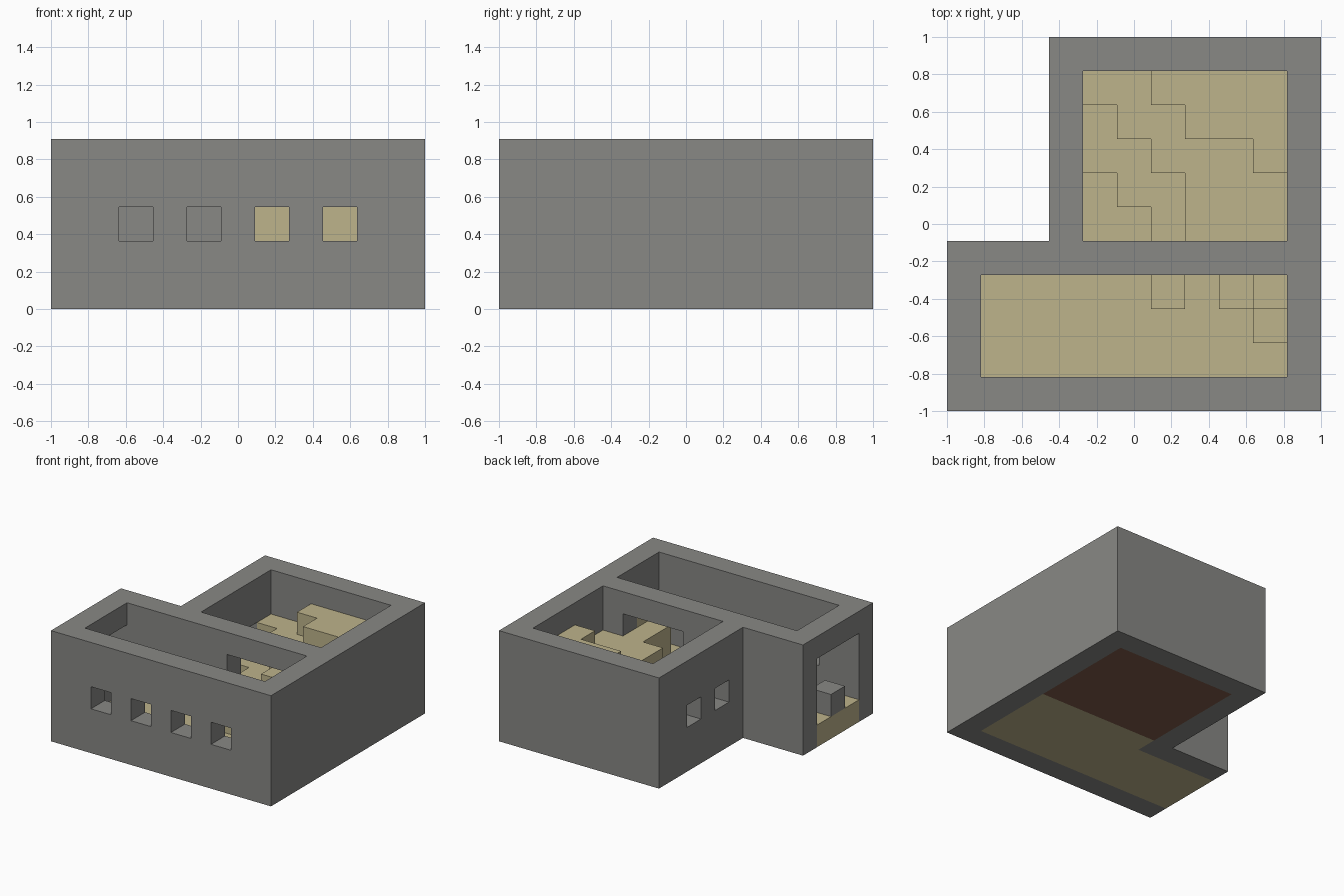
import bpy
import bmesh

old = bpy.data.objects.get("Cube")
if old:
    bpy.data.objects.remove(old, do_unlink=True)

N = 11            # plan is an 11 x 11 grid of blocks
U = 2 / N         # size of one block


def pos(x, y, z):
    """Block coordinates to model coordinates."""
    return (x * U - 1, y * U - 1, z * U)


def material(name, srgb):
    col = [((c / 255 + 0.055) / 1.055) ** 2.4 for c in srgb] + [1]
    m = bpy.data.materials.new(name)
    m.use_nodes = True
    m.diffuse_color = col
    bsdf = m.node_tree.nodes["Principled BSDF"]
    bsdf.inputs["Base Color"].default_value = col
    bsdf.inputs["Roughness"].default_value = 0.9
    return m


stone = material("grey stone", (136, 136, 133))
sand = material("pale sand", (189, 179, 139))
dirt = material("brown dirt", (128, 92, 74))


def add_object(name, bm, *mats):
    bmesh.ops.recalc_face_normals(bm, faces=bm.faces)
    me = bpy.data.meshes.new(name)
    bm.to_mesh(me)
    bm.free()
    ob = bpy.data.objects.new(name, me)
    bpy.context.collection.objects.link(ob)
    for m in mats:
        me.materials.append(m)
    return ob


def prism(name, outline, z0, z1):
    """Extrude a plan outline between two heights."""
    bm = bmesh.new()
    base = bm.faces.new([bm.verts.new(pos(x, y, z0)) for x, y in outline])
    ext = bmesh.ops.extrude_face_region(bm, geom=[base])["geom"]
    for v in ext:
        if isinstance(v, bmesh.types.BMVert):
            v.co.z = z1 * U
    return add_object(name, bm, stone)


def block(name, x0, x1, y0, y1, z0, z1):
    return prism(name, [(x0, y0), (x1, y0), (x1, y1), (x0, y1)], z0, z1)


def cut(target, *box):
    """Subtract a box from the target and discard the cutter."""
    cutter = block("cutter", *box)
    cutter.hide_render = True
    mod = target.modifiers.new("opening", "BOOLEAN")
    mod.operation, mod.solver, mod.object = "DIFFERENCE", "EXACT", cutter
    bpy.context.view_layer.objects.active = target
    bpy.ops.object.modifier_apply(modifier=mod.name)
    bpy.data.objects.remove(cutter, do_unlink=True)


# L-shaped walls with two rooms open to the sky
walls = prism("walls", [(0, 0), (N, 0), (N, N), (3, N), (3, 5), (0, 5)], 0, 5)
cut(walls, 1, 10, 1, 4, -1, 6)
cut(walls, 4, 10, 5, 10, -1, 6)

# Wide doorway, passage between the rooms and the floor strip under it
cut(walls, -1, 1.5, 1, 4, -1, 4)
cut(walls, 4, 10, 3.5, 5.5, -1, 1)
cut(walls, 6, 9, 3.5, 5.5, 0.5, 4)

# Square windows
for x in (2, 4, 6, 8):
    cut(walls, x, x + 1, -1, 1.5, 2, 3)
for y in (6, 8):
    cut(walls, 2.5, 4.5, y, y + 1, 2, 3)

# Single stone blocks in the doorways
block("door_block", 0, 1, 2, 3, 1, 2)
block("passage_block", 7, 8, 4, 5, 1, 2)

# Sand floor and drift: column heights per row, front to back
ROWS = ["1111111111", "1111111113", "1111112134", "....112131",
        "....112333", "....122333", "....223334", "....233444",
        "....334444"]
heights = {(x, y): int(c) for y, row in enumerate(ROWS, 1)
           for x, c in enumerate(row) if c != "."}

bm = bmesh.new()


def quad(points, mat=0):
    f = bm.faces.new([bm.verts.new(pos(*p)) for p in points])
    f.material_index = mat


for (x, y), h in heights.items():
    corners = [(x, y), (x + 1, y), (x + 1, y + 1), (x, y + 1)]
    quad([(*c, h) for c in corners])
    quad([(*c, 0) for c in reversed(corners)], 1 if y >= 5 else 0)
    for i, (dx, dy) in enumerate([(0, -1), (1, 0), (0, 1), (-1, 0)]):
        a, b = corners[i], corners[(i + 1) % 4]
        for z in range(heights.get((x + dx, y + dy), 0), h):
            quad([(*a, z), (*b, z), (*b, z + 1), (*a, z + 1)])
bmesh.ops.remove_doubles(bm, verts=bm.verts, dist=0.001)
bmesh.ops.dissolve_limit(bm, angle_limit=0.01, verts=bm.verts, edges=bm.edges,
                         delimit={"MATERIAL"})
add_object("sand_floor", bm, sand, dirt)
